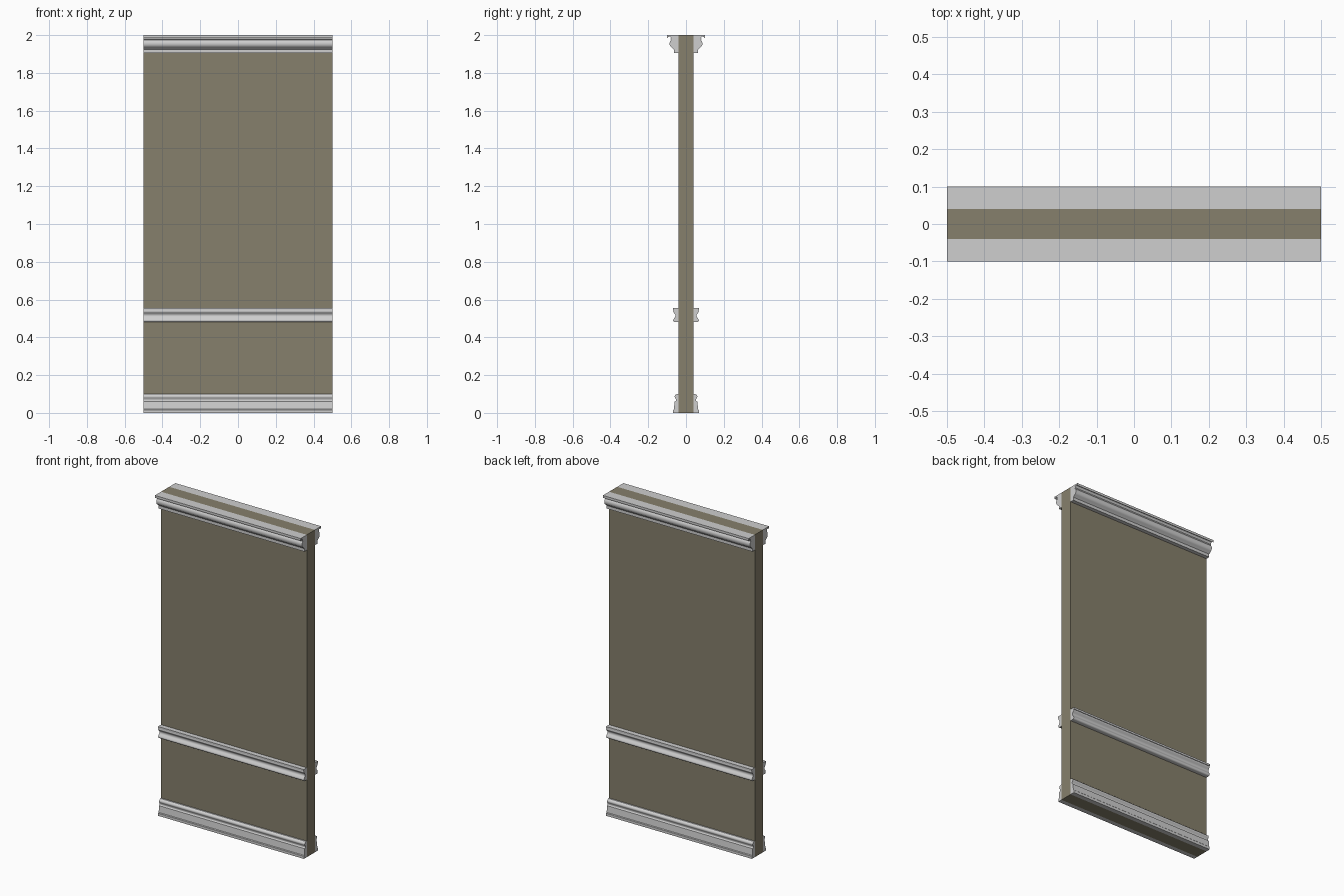
import bpy, bmesh, math

cube = bpy.data.objects.get("Cube")
if cube:
    bpy.data.objects.remove(cube)

WIDTH, HALF_THICK = 1.0, 0.04


def material(name, rgb):
    m = bpy.data.materials.new(name)
    m.use_nodes = True
    m.diffuse_color = (*rgb, 1)
    m.node_tree.nodes["Principled BSDF"].inputs["Base Color"].default_value = (*rgb, 1)
    return m


wall_paint = material("olive wall paint", (0.24, 0.215, 0.15))
trim_paint = material("pale grey trim", (0.62, 0.62, 0.62))


def arc(y, z, ry, rz, start, end, steps=6):
    """Points on an elliptical arc, angles in degrees; 0 points outward."""
    angles = [math.radians(start + (end - start) * i / steps) for i in range(steps + 1)]
    return [(y + ry * math.cos(a), z + rz * math.sin(a)) for a in angles]


def extrude(name, profile, mat, side=1):
    """Sweep a (depth, height) outline along the wall width."""
    bm = bmesh.new()
    face = bm.faces.new([bm.verts.new((-WIDTH / 2, side * y, z)) for y, z in profile])
    out = bmesh.ops.extrude_face_region(bm, geom=[face])
    verts = [v for v in out["geom"] if isinstance(v, bmesh.types.BMVert)]
    bmesh.ops.translate(bm, verts=verts, vec=(WIDTH, 0, 0))
    bmesh.ops.recalc_face_normals(bm, faces=bm.faces)
    mesh = bpy.data.meshes.new(name)
    bm.to_mesh(mesh)
    bm.free()
    mesh.materials.append(mat)
    ob = bpy.data.objects.new(name, mesh)
    bpy.context.collection.objects.link(ob)
    bpy.ops.object.select_all(action="DESELECT")
    ob.select_set(True)
    bpy.context.view_layer.objects.active = ob
    bpy.ops.object.shade_smooth_by_angle(angle=math.radians(35))


# Wall slab
T = HALF_THICK
extrude("wall_panel", [(-T, 0), (T, 0), (T, 2), (-T, 2)], wall_paint)

# Moulding outlines, listed from bottom to top
baseboard = ([(T, 0), (0.068, 0), (0.068, 0.016), (0.064, 0.02), (0.060, 0.06)]
             + arc(0.060, 0.067, 0.007, 0.007, 270, 180, 4)
             + arc(0.048, 0.086, 0.012, 0.012, -55, 80) + [(0.048, 0.1), (T, 0.1)])

chair_rail = ([(T, 0.48)] + arc(0.058, 0.490, 0.010, 0.010, -90, 50)
              + arc(0.068, 0.515, 0.012, 0.014, 240, 120)
              + arc(0.058, 0.538, 0.010, 0.009, -50, 30, 4)
              + [(0.070, 0.543), (0.070, 0.555), (T, 0.555)])

crown = ([(T, 1.905), (0.064, 1.905), (0.064, 1.924), (0.069, 1.928)]
         + arc(0.069, 1.955, 0.018, 0.022, -70, 60, 8)
         + arc(0.092, 1.984, 0.012, 0.010, 210, 110, 4)
         + [(0.1, 1.985), (0.1, 2), (T, 2)])

# Matching mouldings on both faces of the wall
for face, side in (("front", -1), ("back", 1)):
    for part, outline in (("baseboard", baseboard), ("chair_rail", chair_rail), ("crown", crown)):
        extrude(f"{face}_{part}", outline, trim_paint, side)
